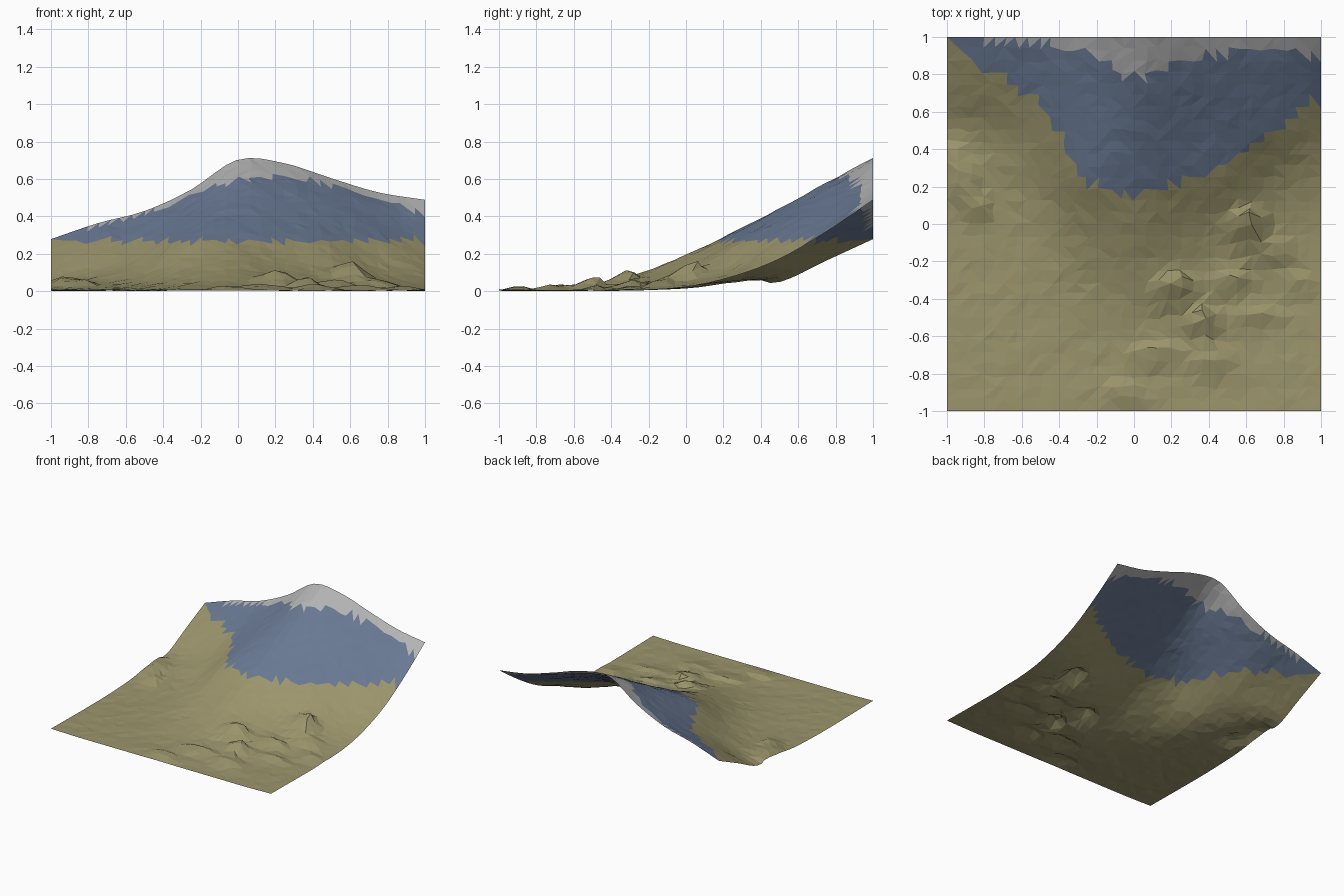
import bpy, bmesh, math, random

if "Cube" in bpy.data.objects:
    bpy.data.objects.remove(bpy.data.objects["Cube"])
random.seed(4)

N = 32  # cells per side
ROWS = [-1, -.6, -.3, 0, .25, .5, .75, 1]
COLS = [-1, -.75, -.5, -.25, 0, .25, .5, .75, 1]
# slope profile running front to back, one per column
PROFILES = [
    (.015, .010, .010, .020, .030, .055, .17, .285),
    (.010, .010, .015, .030, .060, .12, .25, .37),
    (.010, .012, .030, .065, .13, .22, .325, .435),
    (.010, .018, .060, .16, .285, .37, .455, .55),
    (.010, .022, .085, .20, .32, .45, .58, .71),
    (.010, .015, .050, .15, .285, .415, .555, .69),
    (.010, .010, .030, .10, .235, .36, .49, .61),
    (.010, .010, .015, .055, .13, .28, .405, .535),
    (.015, .010, .010, .030, .085, .18, .325, .495)]
# dune mounds: x, y, radius x, radius y, height
MOUNDS = [(-.92, .22, .09, .13, .05), (-.83, .08, .06, .06, .035), (-.98, .36, .06, .07, .03),
          (.61, -.03, .09, .09, .10), (.75, -.16, .12, .07, .045), (.22, -.36, .10, .08, .085),
          (.36, -.54, .08, .08, .075), (.52, -.32, .11, .07, .045), (.12, -.70, .14, .06, .035),
          (-.05, -.90, .12, .06, .025), (.42, -.74, .12, .07, .035), (.64, -.50, .14, .06, .03),
          (.88, -.32, .10, .06, .025)]
SNOW_X = [-1, -.7, -.4, -.2, 0, .3, .6, .8, 1]
SNOW_Z = [.30, .36, .45, .53, .59, .605, .54, .48, .41]


def curve(xs, ys, x):
    """Smooth interpolation through the given points."""
    i = max(k for k in range(len(xs) - 1) if xs[k] <= x or k == 0)
    slope = lambda k: ((ys[min(k + 1, len(xs) - 1)] - ys[max(k - 1, 0)])
                       / (xs[min(k + 1, len(xs) - 1)] - xs[max(k - 1, 0)]))
    d = xs[i + 1] - xs[i]
    t = (x - xs[i]) / d
    return ((2*t**3 - 3*t*t + 1) * ys[i] + (t**3 - 2*t*t + t) * d * slope(i)
            + (3*t*t - 2*t**3) * ys[i + 1] + (t**3 - t*t) * d * slope(i + 1))


def ground(x, y):
    return curve(COLS, [curve(ROWS, p, y) for p in PROFILES], x)


def material(name, color):
    m = bpy.data.materials.new(name)
    m.diffuse_color = (*color, 1)
    m.use_nodes = True
    m.node_tree.nodes["Principled BSDF"].inputs["Base Color"].default_value = m.diffuse_color
    return m


# hillside sheet
bm = bmesh.new()
grid = []
for j in range(N + 1):
    row = []
    for i in range(N + 1):
        x, y = -1 + 2 * i / N, -1 + 2 * j / N
        if 0 < i < N:
            x += random.uniform(-.012, .012)
        if 0 < j < N:
            y += random.uniform(-.012, .012)
        z = ground(x, y)
        if 0 < i < N and 0 < j < N:
            z += random.uniform(-.003, .003)
        lean = 0
        for cx, cy, rx, ry, h in MOUNDS:
            w = math.exp(-((x - cx) / rx)**2 - ((y - cy) / ry)**2)
            z += h * w
            lean += .7 * h * w
        # mounds lean uphill
        if 0 < j < N:
            y += lean
        row.append(bm.verts.new((x, y, z)))
    grid.append(row)
low = min(v.co.z for v in bm.verts)
for v in bm.verts:
    v.co.z -= low

# triangles coloured by height: grass, rock, snow
for j in range(N):
    for i in range(N):
        a, b, c, d = grid[j][i], grid[j][i+1], grid[j+1][i+1], grid[j+1][i]
        tris = ((a, b, c), (a, c, d)) if random.random() < .5 else ((a, b, d), (b, c, d))
        for t in tris:
            f = bm.faces.new(t)
            m = f.calc_center_median()
            f.material_index = 0 if m.z < .27 else 1 if m.z < curve(SNOW_X, SNOW_Z, m.x) else 2

mesh = bpy.data.meshes.new("hillside")
bm.to_mesh(mesh)
bm.free()
mesh.materials.append(material("grass", (.33, .30, .15)))
mesh.materials.append(material("rock", (.14, .19, .29)))
mesh.materials.append(material("snow", (.45, .45, .45)))
bpy.context.collection.objects.link(bpy.data.objects.new("hillside", mesh))
